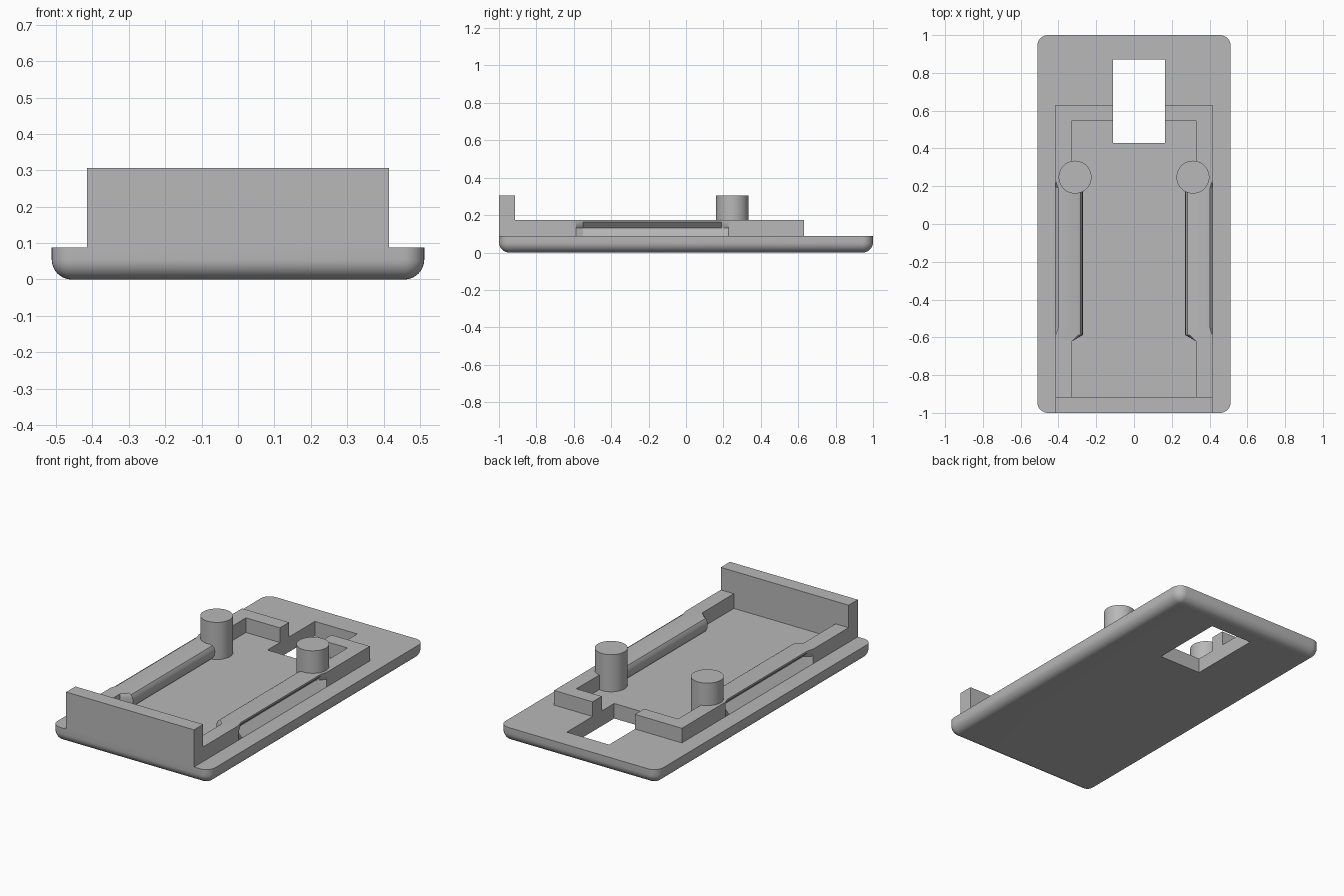
import bpy, bmesh, math

cube = bpy.data.objects.get("Cube")
if cube:
    bpy.data.objects.remove(cube, do_unlink=True)

grey = bpy.data.materials.new("plain_grey")
grey.use_nodes = True
COLOUR = (0.48, 0.48, 0.48, 1)
grey.diffuse_color = COLOUR
grey.node_tree.nodes["Principled BSDF"].inputs["Base Color"].default_value = COLOUR

DECK, RAIL_TOP, TALL = 0.088, 0.174, 0.306
HALF_X, RAIL_OUT, RAIL_IN = 0.512, 0.415, 0.33
HOLE = (-0.11, 0.165, 0.43, 0.87)


def loft(name, rings):
    """Skin a list of equal-length rings and cap both ends."""
    bm = bmesh.new()
    loops = [[bm.verts.new(p) for p in ring] for ring in rings]
    n = len(loops[0])
    for a, b in zip(loops, loops[1:]):
        for i in range(n):
            j = (i + 1) % n
            bm.faces.new((a[i], a[j], b[j], b[i]))
    bm.faces.new(loops[0][::-1])
    bm.faces.new(loops[-1])
    bmesh.ops.recalc_face_normals(bm, faces=bm.faces)
    mesh = bpy.data.meshes.new(name)
    bm.to_mesh(mesh)
    bm.free()
    obj = bpy.data.objects.new(name, mesh)
    bpy.context.collection.objects.link(obj)
    mesh.materials.append(grey)
    return obj


def box(name, x0, x1, y0, y1, z0, z1):
    return loft(name, [[(x0, y0, z), (x1, y0, z), (x1, y1, z), (x0, y1, z)] for z in (z0, z1)])


def smooth(obj):
    bpy.ops.object.select_all(action='DESELECT')
    obj.select_set(True)
    bpy.context.view_layer.objects.active = obj
    bpy.ops.object.shade_smooth_by_angle(angle=math.radians(30))


def rounded_ring(inset, z, corner=0.057, steps=8):
    ring = []
    r = corner - inset
    for q, (sx, sy) in enumerate([(1, 1), (-1, 1), (-1, -1), (1, -1)]):
        for k in range(steps + 1):
            a = (q + k / steps) * math.pi / 2
            ring.append((sx * (HALF_X - corner) + r * math.cos(a),
                         sy * (1 - corner) + r * math.sin(a), z))
    return ring


# Base plate with a rounded underside edge
FILLET = 0.055
rings = []
for k in range(9):
    a = k / 8 * math.pi / 2
    rings.append(rounded_ring(FILLET * (1 - math.sin(a)), FILLET * (1 - math.cos(a))))
rings.append(rounded_ring(0, DECK))
plate = loft("base_plate", rings)

# Rectangular opening through the plate
cutter = box("opening_cutter", *HOLE, -0.2, 0.4)
cutter.hide_render = True
mod = plate.modifiers.new("opening", 'BOOLEAN')
mod.operation = 'DIFFERENCE'
mod.solver = 'EXACT'
mod.object = cutter
bpy.context.view_layer.update()
cut_mesh = bpy.data.meshes.new_from_object(
    plate.evaluated_get(bpy.context.evaluated_depsgraph_get()))
plate.modifiers.clear()
plate.data = cut_mesh
bpy.data.objects.remove(cutter, do_unlink=True)
smooth(plate)

# Tall front wall
box("front_wall", -RAIL_OUT, RAIL_OUT, -1, -0.915, DECK, TALL)


def rail_ring(side, y, groove, bulge):
    """Rail section: V groove on the outside, rounded bulge on the inside."""
    pts = [(RAIL_OUT, DECK), (RAIL_OUT - 0.042 * groove, 0.132),
           (RAIL_OUT - 0.012 * groove, 0.163), (RAIL_OUT - 0.012 * groove, RAIL_TOP),
           (RAIL_IN - 0.035 * bulge, RAIL_TOP)]
    for k in range(1, 6):
        a = k / 6 * math.pi
        pts.append((RAIL_IN - (0.035 + 0.025 * math.sin(a)) * bulge,
                    (RAIL_TOP + DECK) / 2 + (RAIL_TOP - DECK) / 2 * math.cos(a)))
    pts.append((RAIL_IN - 0.035 * bulge, DECK))
    return [(side * x, y, z) for x, z in pts]


STATIONS = [(-0.915, 0, 0), (-0.622, 0, 0), (-0.587, 0, 1), (-0.55, 1, 1),
            (0.19, 1, 1), (0.228, 0, 1), (0.26, 0, 0), (0.63, 0, 0)]

for side, label in ((1, "left"), (-1, "right")):
    # Side rail
    rail = loft(label + "_rail", [rail_ring(side, *s) for s in STATIONS])
    smooth(rail)
    # Round post
    post = loft(label + "_post", [
        [(side * 0.312 + 0.087 * math.cos(t * math.pi / 24),
          0.248 + 0.087 * math.sin(t * math.pi / 24), z) for t in range(48)]
        for z in (DECK, TALL)])
    smooth(post)

# Back ledge, interrupted by the opening
box("left_back_ledge", HOLE[1], RAIL_IN, 0.545, 0.63, DECK, RAIL_TOP)
box("right_back_ledge", -RAIL_IN, HOLE[0], 0.545, 0.63, DECK, RAIL_TOP)
